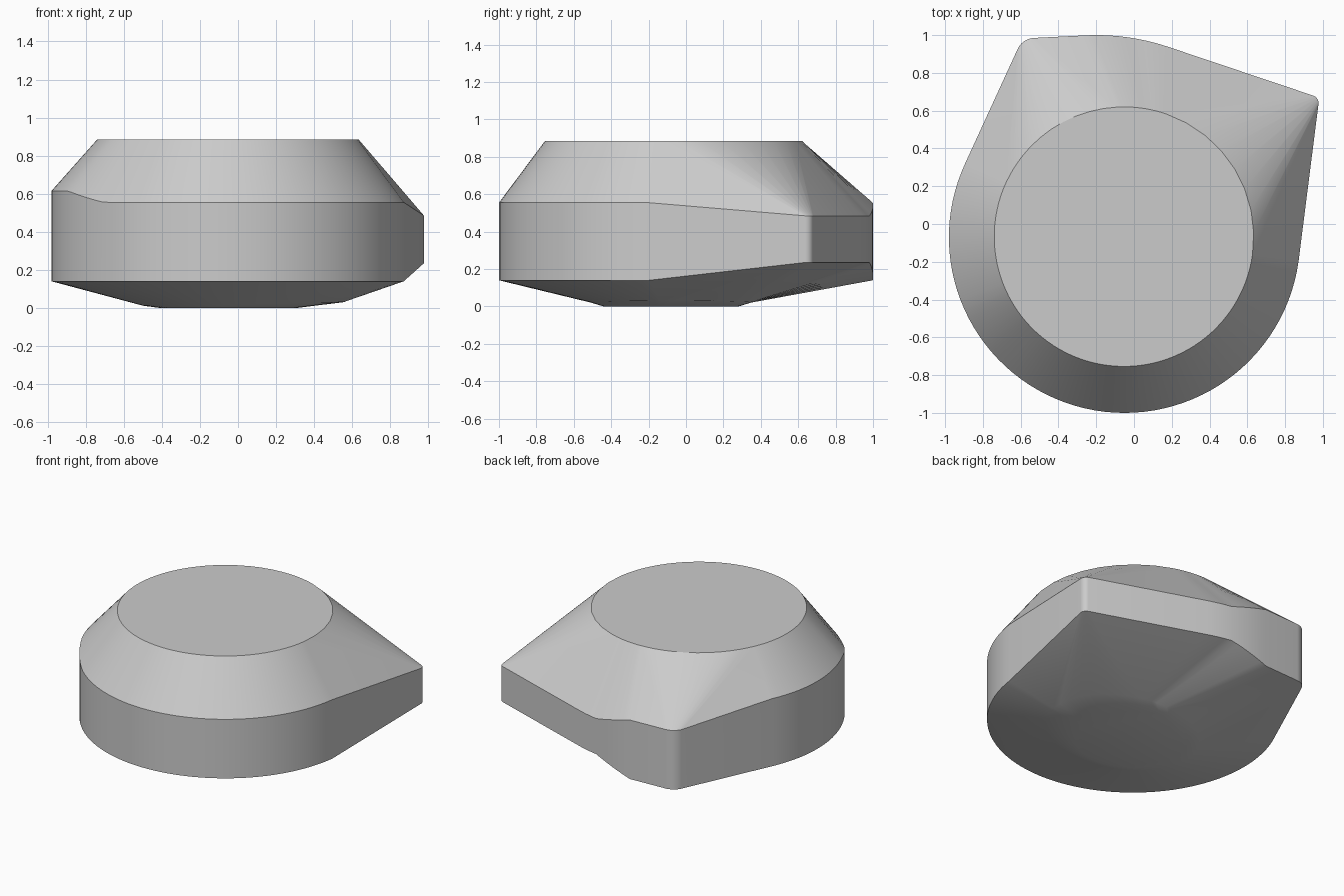
import bpy, bmesh, math
from mathutils import Vector

cube = bpy.data.objects.get("Cube")
if cube:
    bpy.data.objects.remove(cube)

# Outline arcs: centre x, y, radius, start and end angle, step count
arcs = [
    (-0.05, -0.07, 0.93, 155, 352, 60),    # round body
    (0.935, 0.64, 0.042, -8, 71, 8),       # sharp corner
    (-0.20, -0.20, 1.20, 71, 93, 10),      # shallow back curve
    (-0.525, 0.885, 0.10, 93, 155, 10),    # soft corner
]


def ramp(t, a, b, low, high):
    k = min(max((t - a) / (b - a), 0), 1)
    return low + (high - low) * k


def rim_heights(part, angle):
    """Lower and upper height of the side wall."""
    if part == 0:
        return 0.14, ramp(angle, 205, 225, 0.615, 0.555)
    if part == 1:
        return 0.235, 0.485
    if part == 2:
        return ramp(angle, 80, 93, 0.235, 0.14), ramp(angle, 80, 93, 0.485, 0.555)
    return 0.14, 0.555


# Each outline point is joined to the ring points that share its direction
rings = [[] for _ in range(5)]
for part, (cx, cy, r, start, end, steps) in enumerate(arcs):
    for i in range(steps + 1):
        angle = start + (end - start) * i / steps
        c, s = math.cos(math.radians(angle)), math.sin(math.radians(angle))
        low, high = rim_heights(part, angle)
        x, y = cx + r * c, cy + r * s
        base_x = 0.03 + 0.53 * c
        points = [
            (-0.05 + 0.36 * c, -0.08 + 0.36 * s, 0),
            (base_x, -0.08 + 0.43 * s, 0.012 + 0.018 * (base_x + 0.5)),
            (x, y, low),
            (x, y, high),
            (-0.053 + 0.687 * c, -0.067 + 0.687 * s, 0.885),
        ]
        for ring, p in zip(rings, points):
            ring.append(Vector(p))

bm = bmesh.new()


def add_ring(points):
    """Vertices for one ring, sharing those at the same place."""
    verts = []
    for p in points:
        if verts and (p - verts[-1].co).length < 1e-5:
            verts.append(verts[-1])
        elif verts and (p - verts[0].co).length < 1e-5:
            verts.append(verts[0])
        else:
            verts.append(bm.verts.new(p))
    return verts


loops = [add_ring(ring) for ring in rings]
count = len(loops[0])

# Underside, wall and sloping shoulder
for lower, upper in zip(loops, loops[1:]):
    for i in range(count):
        j = (i + 1) % count
        corners = list(dict.fromkeys((lower[i], lower[j], upper[j], upper[i])))
        if len(corners) > 2:
            bm.faces.new(corners)

# Flat bottom and top
bm.faces.new(list(dict.fromkeys(reversed(loops[0]))))
bm.faces.new(list(dict.fromkeys(loops[-1])))
bmesh.ops.recalc_face_normals(bm, faces=bm.faces)

mesh = bpy.data.meshes.new("body")
bm.to_mesh(mesh)
bm.free()
body = bpy.data.objects.new("body", mesh)
bpy.context.collection.objects.link(body)

grey = bpy.data.materials.new("plain_grey")
grey.use_nodes = True
colour = (0.6, 0.6, 0.6, 1)
grey.diffuse_color = colour
grey.node_tree.nodes["Principled BSDF"].inputs["Base Color"].default_value = colour
mesh.materials.append(grey)

bpy.ops.object.select_all(action="DESELECT")
body.select_set(True)
bpy.context.view_layer.objects.active = body
bpy.ops.object.shade_smooth_by_angle(angle=math.radians(30))
